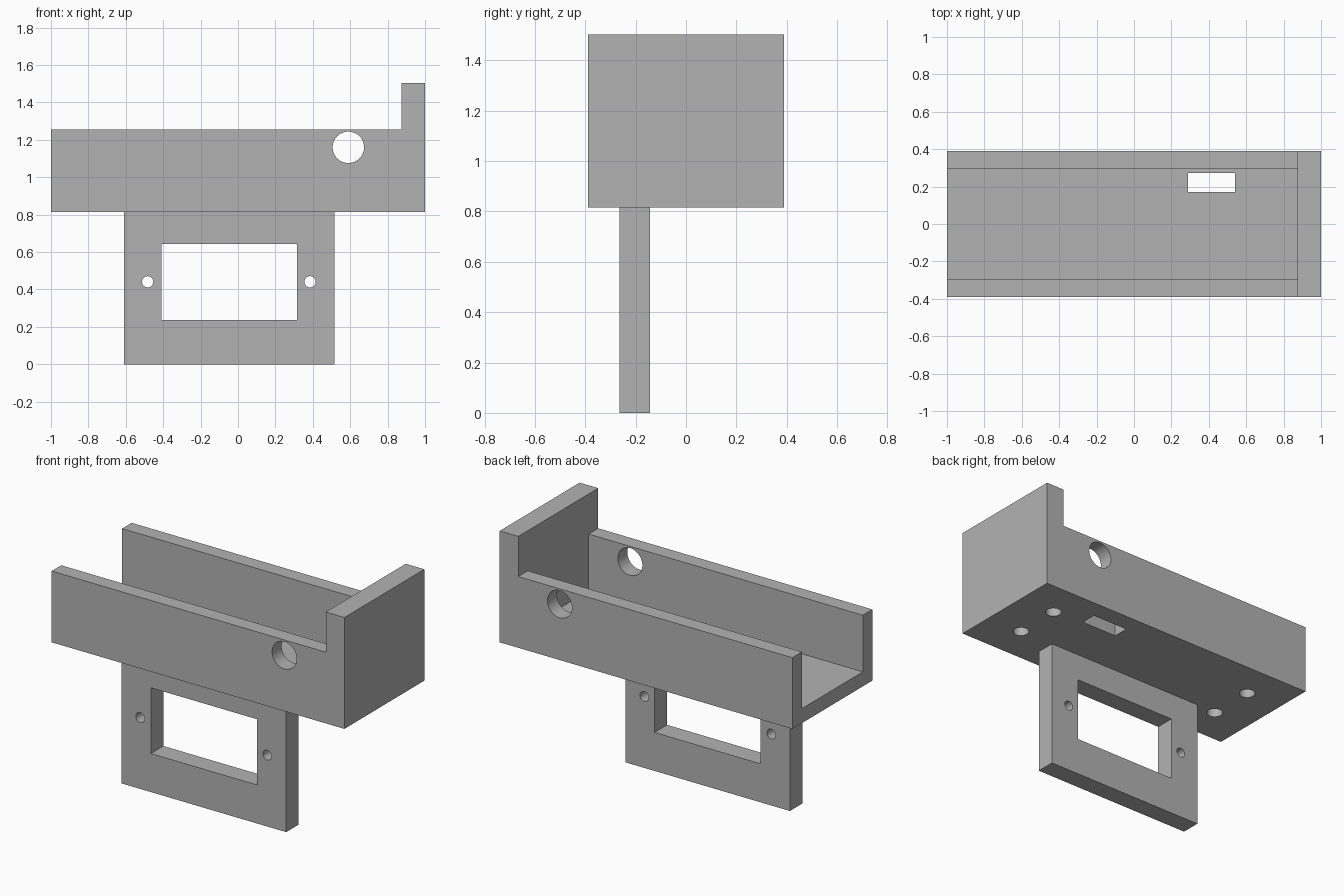
import bpy
from mathutils import Matrix
from math import pi

cube = bpy.data.objects.get("Cube")
if cube:
    bpy.data.objects.remove(cube, do_unlink=True)

grey = bpy.data.materials.new("light_grey")
grey.use_nodes = True
colour = (0.45, 0.45, 0.45, 1)
grey.diffuse_color = colour
grey.node_tree.nodes["Principled BSDF"].inputs["Base Color"].default_value = colour


def box(name, x, y, z):
    """Box from (min, max) ranges on each axis."""
    bpy.ops.mesh.primitive_cube_add(size=1)
    ob = bpy.context.object
    ob.name = name
    centre = [(a + b) / 2 for a, b in (x, y, z)]
    size = [b - a for a, b in (x, y, z)]
    ob.data.transform(Matrix.Translation(centre) @ Matrix.Diagonal((*size, 1)))
    ob.data.materials.append(grey)
    return ob


def drill(name, centre, radius, depth, along_y=False):
    """Round cutter, upright or along y."""
    bpy.ops.mesh.primitive_cylinder_add(vertices=48, radius=radius, depth=depth)
    ob = bpy.context.object
    ob.name = name
    turn = Matrix.Rotation(pi / 2 if along_y else 0, 4, "X")
    ob.data.transform(Matrix.Translation(centre) @ turn)
    ob.data.materials.append(grey)
    return ob


def cut(part, cutters):
    """Subtract the cutters, apply, then discard them."""
    bpy.ops.object.select_all(action="DESELECT")
    part.select_set(True)
    bpy.context.view_layer.objects.active = part
    for cutter in cutters:
        cutter.hide_render = True
        mod = part.modifiers.new("cut", "BOOLEAN")
        mod.operation = "DIFFERENCE"
        mod.solver = "EXACT"
        mod.object = cutter
        bpy.ops.object.modifier_apply(modifier=mod.name)
        bpy.data.objects.remove(cutter, do_unlink=True)
    bpy.ops.object.shade_smooth_by_angle(angle=pi / 6)


BASE, FLOOR, RIM, TOP = 0.815, 0.905, 1.255, 1.503
END = 0.873

# Open channel with a tall end wall
tray = box("tray", (-1, 1), (-0.39, 0.39), (BASE, TOP))
cutters = [
    box("rim_cutter", (-1.2, END), (-0.6, 0.6), (RIM, 1.8)),
    box("channel_cutter", (-1.2, END), (-0.297, 0.297), (FLOOR, 1.7)),
    box("slot_cutter", (0.29, 0.54), (0.172, 0.273), (0.7, 1.0)),
    drill("side_hole_cutter", (0.59, 0, 1.16), 0.084, 1.2, along_y=True),
]
# Shallow round sockets under the floor
for x in (-0.75, 0.75):
    for y in (-0.15, 0.15):
        cutters.append(drill("socket_cutter", (x, y, BASE), 0.047, 0.12))
cut(tray, cutters)

# Hanging plate with a window and two screw holes
plate = box("mounting_plate", (-0.61, 0.515), (-0.265, -0.143), (0, BASE))
cutters = [box("window_cutter", (-0.41, 0.315), (-0.5, 0.1), (0.238, 0.644))]
for x in (-0.483, 0.385):
    cutters.append(drill("screw_cutter", (x, -0.2, 0.441), 0.03, 0.4, along_y=True))
cut(plate, cutters)
